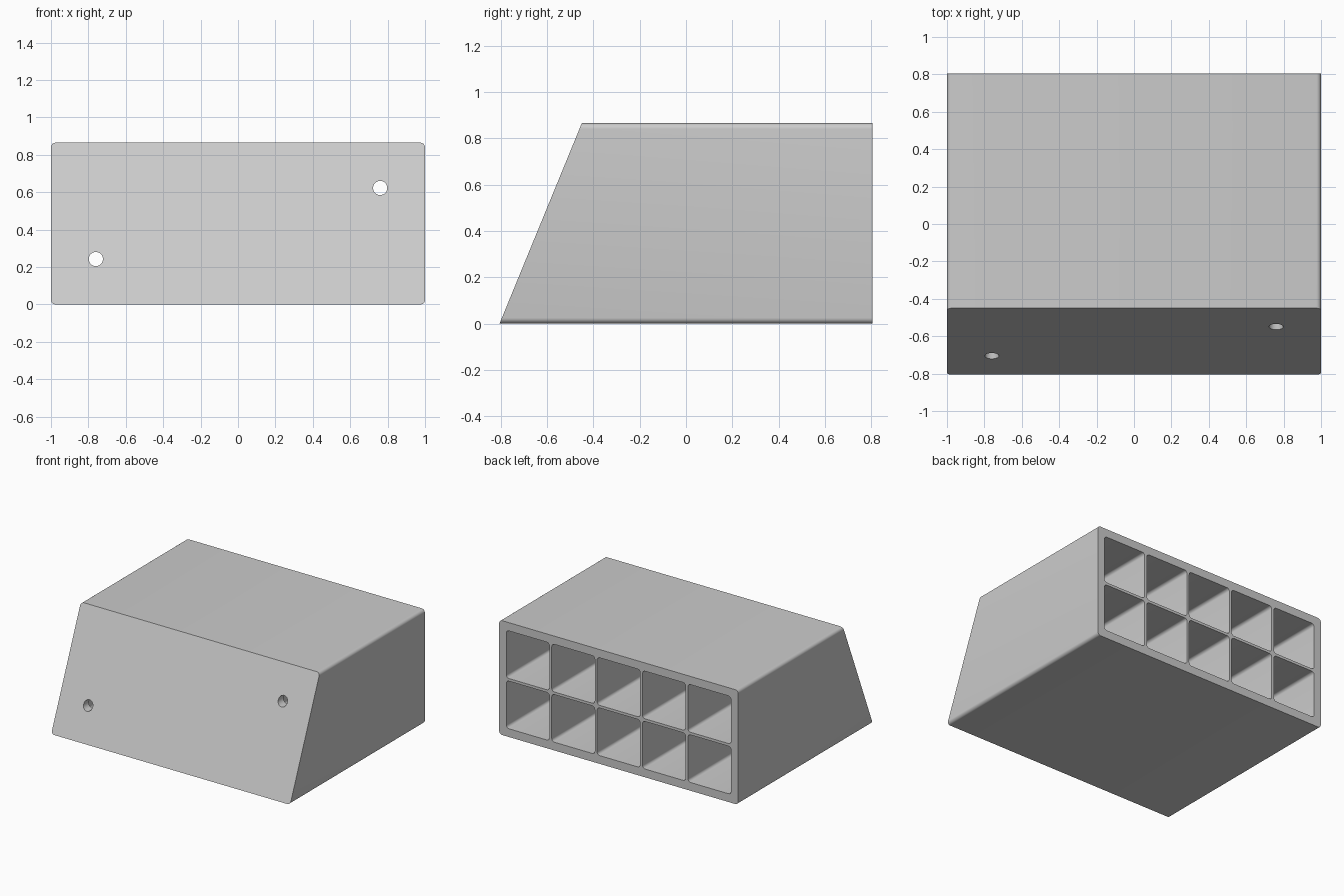
import bpy, bmesh, math

if "Cube" in bpy.data.objects:
    bpy.data.objects.remove(bpy.data.objects["Cube"])

W, H, BACK = 1.0, 0.865, 0.805      # half width, height, half depth
SLOPE = 0.355 / H                   # lean of the front face
PITCH, CELL, WALL = 0.38, 0.36, 0.065
MID = H / 2


def rounded_rect(cx, cz, w, h, r, n=6):
    pts = []
    for sx, sz, start in ((1, 1, 0), (-1, 1, 90), (-1, -1, 180), (1, -1, 270)):
        for i in range(n + 1):
            a = math.radians(start + 90 * i / n)
            pts.append((cx + sx * (w / 2 - r) + r * math.cos(a),
                        cz + sz * (h / 2 - r) + r * math.sin(a)))
    return pts


def circle(cx, cz, r, n=32):
    return [(cx + r * math.cos(2 * math.pi * i / n),
             cz + r * math.sin(2 * math.pi * i / n)) for i in range(n)]


def add_prism(bm, profile, front, back):
    """Prism along y whose front end leans with the sloped face."""
    a = [bm.verts.new((x, front + SLOPE * z, z)) for x, z in profile]
    b = [bm.verts.new((x, back, z)) for x, z in profile]
    bm.faces.new(a)
    bm.faces.new(b[::-1])
    n = len(a)
    for i in range(n):
        j = (i + 1) % n
        bm.faces.new((a[j], a[i], b[i], b[j]))


def make_object(name, prisms):
    bm = bmesh.new()
    for p in prisms:
        add_prism(bm, *p)
    bmesh.ops.recalc_face_normals(bm, faces=bm.faces)
    me = bpy.data.meshes.new(name)
    bm.to_mesh(me)
    bm.free()
    ob = bpy.data.objects.new(name, me)
    bpy.context.collection.objects.link(ob)
    return ob


# Rounded block with a leaning front
body = make_object("organizer_body",
                   [(rounded_rect(0, MID, 2 * W, H, 0.025), -BACK, BACK)])

# Ten open compartments, and two screw holes through the front wall
cells = make_object("cell_cutter", [
    (rounded_rect(i * PITCH, MID + s * PITCH / 2, CELL, CELL, 0.022),
     -BACK + WALL, BACK + 0.1)
    for i in range(-2, 3) for s in (-1, 1)])
holes = make_object("screw_hole_cutter", [
    (circle(s * 2 * PITCH, MID + s * PITCH / 2, 0.038), -BACK - 0.1, 0.0)
    for s in (-1, 1)])

bpy.context.view_layer.objects.active = body
body.select_set(True)
for cutter in (cells, holes):
    mod = body.modifiers.new(cutter.name, 'BOOLEAN')
    mod.operation = 'DIFFERENCE'
    mod.solver = 'EXACT'
    mod.object = cutter
    bpy.ops.object.modifier_apply(modifier=mod.name)
    bpy.data.objects.remove(cutter)

# Plain grey finish
grey = bpy.data.materials.new("light_grey")
grey.diffuse_color = (0.6, 0.6, 0.6, 1)
grey.use_nodes = True
grey.node_tree.nodes["Principled BSDF"].inputs["Base Color"].default_value = grey.diffuse_color
body.data.materials.clear()
body.data.materials.append(grey)
bpy.ops.object.shade_smooth_by_angle(angle=math.radians(30))
